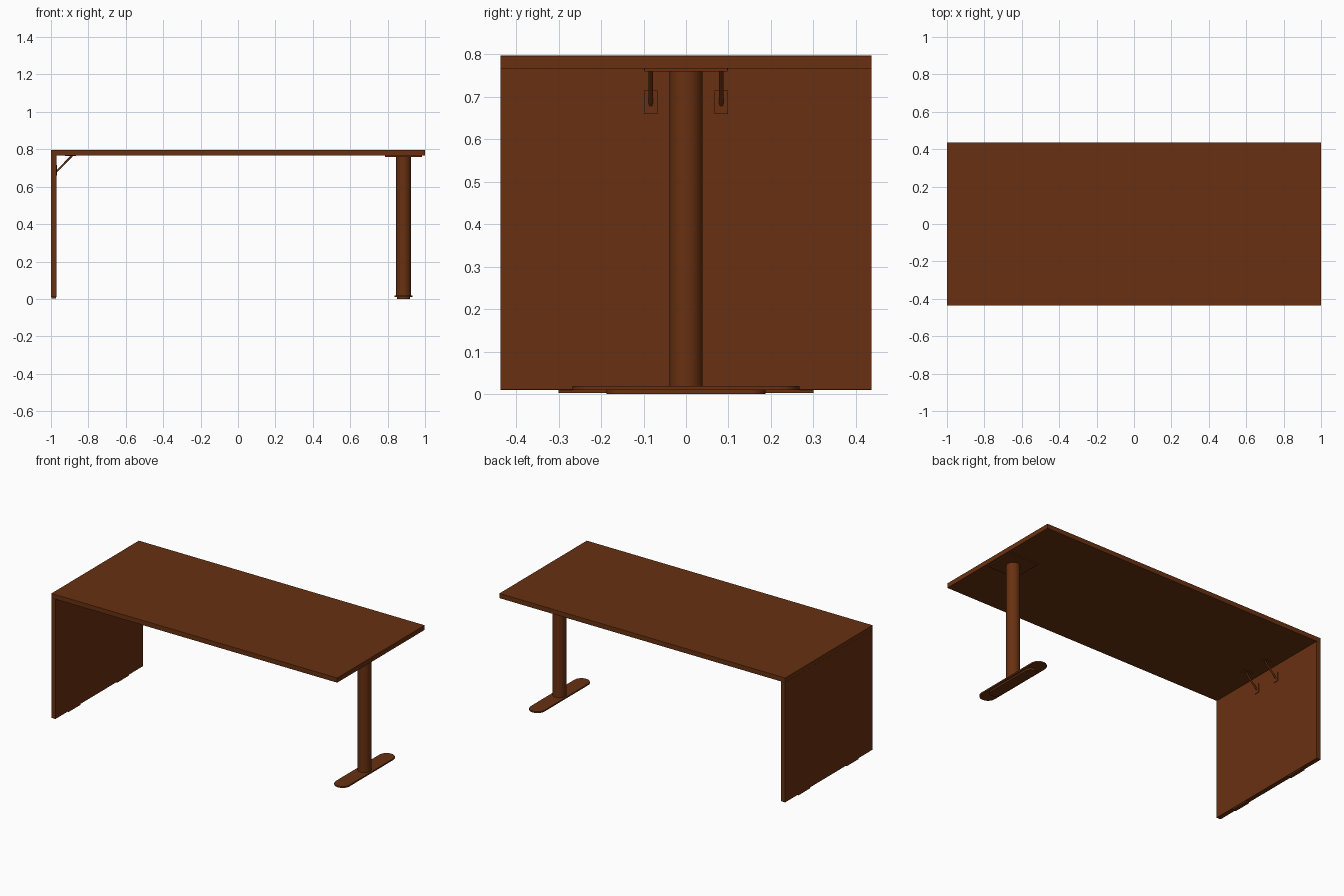
import bpy, bmesh, math
from mathutils import Vector

if "Cube" in bpy.data.objects:
    bpy.data.objects.remove(bpy.data.objects["Cube"])

wood = bpy.data.materials.new("dark brown")
wood.diffuse_color = (0.14, 0.03, 0.0055, 1)
wood.use_nodes = True
wood.node_tree.nodes["Principled BSDF"].inputs["Base Color"].default_value = wood.diffuse_color


def finish(bm, name, bevel=0.0):
    bmesh.ops.recalc_face_normals(bm, faces=bm.faces)
    me = bpy.data.meshes.new(name)
    bm.to_mesh(me)
    bm.free()
    ob = bpy.data.objects.new(name, me)
    bpy.context.collection.objects.link(ob)
    me.materials.append(wood)
    if bevel:
        m = ob.modifiers.new("edge", "BEVEL")
        m.width, m.segments = bevel, 2
    return ob


def box(name, x0, x1, y0, y1, z0, z1, bevel=0.0):
    bm = bmesh.new()
    bmesh.ops.create_cube(bm, size=1)
    for v in bm.verts:
        v.co = Vector((x0 + (v.co.x + .5) * (x1 - x0),
                       y0 + (v.co.y + .5) * (y1 - y0),
                       z0 + (v.co.z + .5) * (z1 - z0)))
    return finish(bm, name, bevel)


def smooth(ob):
    bpy.ops.object.select_all(action='DESELECT')
    ob.select_set(True)
    bpy.context.view_layer.objects.active = ob
    bpy.ops.object.shade_smooth_by_angle(angle=math.radians(35))


def rod(name, a, b, r, n):
    a, b = Vector(a), Vector(b)
    d = b - a
    bm = bmesh.new()
    bmesh.ops.create_cone(bm, cap_ends=True, segments=n, radius1=r, radius2=r, depth=d.length)
    mat = d.to_track_quat('Z', 'Y').to_matrix().to_4x4()
    mat.translation = (a + b) / 2
    bm.transform(mat)
    smooth(finish(bm, name))


def stadium(name, cx, half_len, r, z0, z1, n=20):
    # long plate along y with round ends
    bm = bmesh.new()
    vs = []
    for s in (1, -1):
        for i in range(n + 1):
            t = math.pi * i / n
            vs.append(bm.verts.new((cx + s * r * math.cos(t),
                                    s * (half_len - r + r * math.sin(t)), z0)))
    f = bm.faces.new(vs)
    ext = bmesh.ops.extrude_face_region(bm, geom=[f])
    bmesh.ops.translate(bm, vec=(0, 0, z1 - z0),
                        verts=[g for g in ext["geom"] if isinstance(g, bmesh.types.BMVert)])
    smooth(finish(bm, name))


# table top and side panel
box("table_top", -1, 1, -.437, .437, .767, .797, .001)
box("side_panel", -1, -.971, -.437, .437, .01, .767, .001)

# pedestal leg
PX = .885
box("leg_mounting_plate", .787, .985, -.098, .098, .76, .767)
rod("leg_column", (PX, 0, .018), (PX, 0, .761), .039, 48)
stadium("leg_foot", PX, .267, .048, .01, .019)
stadium("leg_foot_pad", PX, .187, .035, 0, .01)

for s, side in ((-1, "front"), (1, "back")):
    # floor glides under the side panel
    y = sorted((s * .185, s * .3))
    box(side + "_panel_glide", -.997, -.974, y[0], y[1], .002, .01)
    # corner braces
    c = s * .083
    box(side + "_brace_wall_plate", -.971, -.967, c - .016, c + .016, .66, .715)
    box(side + "_brace_top_plate", -.925, -.867, c - .016, c + .016, .763, .767)
    rod(side + "_brace_rod", (-.97, c, .682), (-.888, c, .765), .005, 16)
